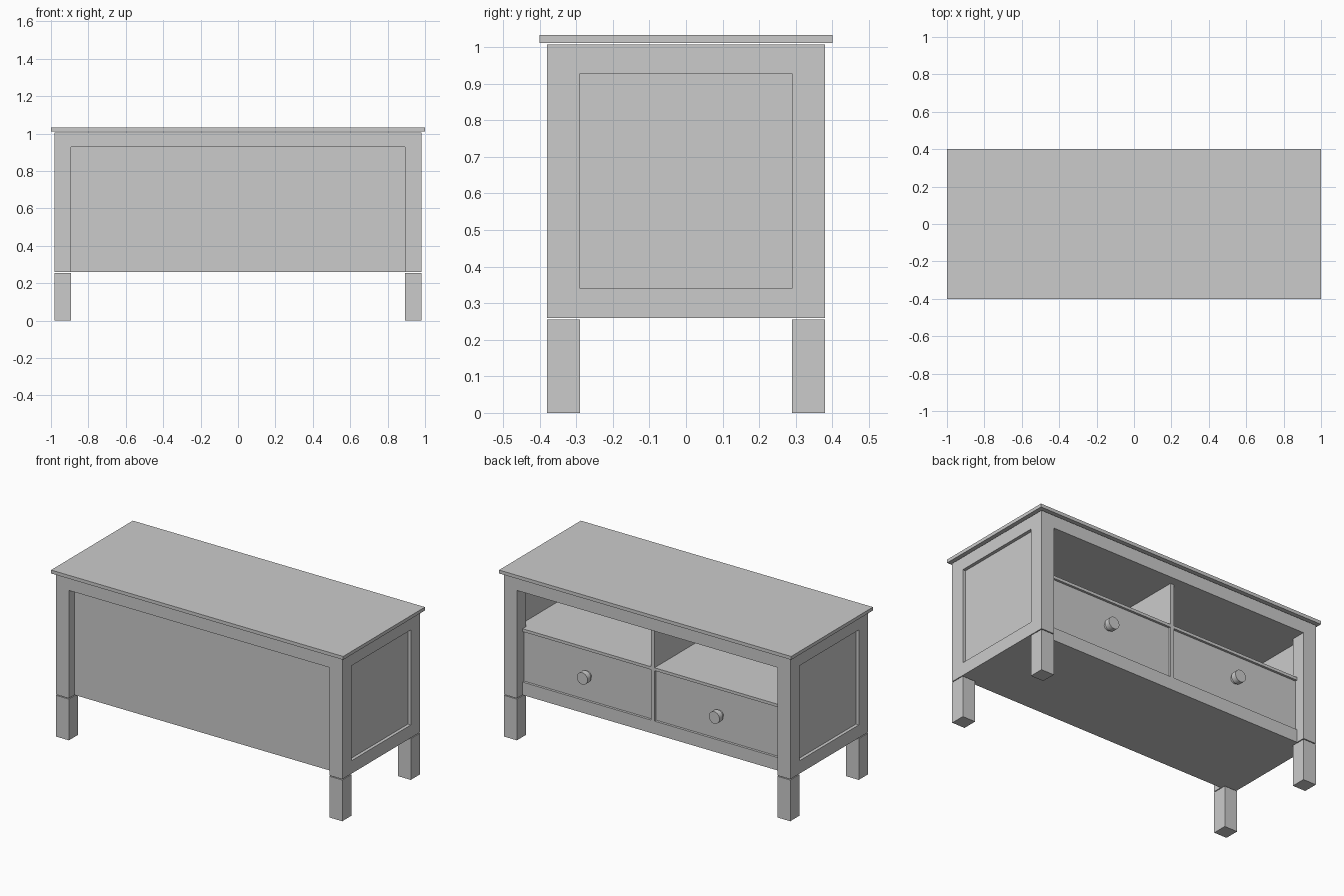
import bpy
from math import radians

if "Cube" in bpy.data.objects:
    bpy.data.objects.remove(bpy.data.objects["Cube"])


def box(name, x, y, z):
    """Box from (min, max) ranges on each axis."""
    size = [b - a for a, b in (x, y, z)]
    bpy.ops.mesh.primitive_cube_add(size=1, location=[(a + b) / 2 for a, b in (x, y, z)])
    ob = bpy.context.object
    ob.name = name
    for v in ob.data.vertices:
        v.co = [c * s for c, s in zip(v.co, size)]
    return ob


def span(sign, a, b):
    """Range mirrored to the given side of the centre."""
    return tuple(sorted((sign * a, sign * b)))


def disc(name, x, y0, y1, z, r):
    """Round part lying along the y axis."""
    bpy.ops.mesh.primitive_cylinder_add(vertices=24, radius=r, depth=y1 - y0,
                                        location=(x, (y0 + y1) / 2, z),
                                        rotation=(radians(90), 0, 0))
    bpy.context.object.name = name
    bpy.ops.object.shade_smooth_by_angle(angle=radians(35))


Z0, Z1 = 0.26, 1.007            # body bottom and top
RAIL_TOP, RAIL_BOT = 0.928, 0.34  # opening limits
SHELF = (0.652, 0.67)
FACE = 0.325                    # recessed face on the open side and the plain side

# Table top and solid top frame beneath it
box("table_top", (-1, 1), (-0.4, 0.4), (1.012, 1.033))
box("top_frame", (-0.98, 0.98), (-0.38, 0.38), (RAIL_TOP, Z1))

# Corner posts with separate legs just below them
for sx in (-1, 1):
    for sy in (-1, 1):
        px, py = span(sx, 0.892, 0.98), span(sy, 0.29, 0.38)
        box("corner_post", px, py, (Z0, RAIL_TOP))
        box("leg", px, py, (0, 0.255))

# Recessed side panels with lower rails
for s in (-1, 1):
    box("side_panel", span(s, 0.935, 0.96), (-0.29, 0.29), (RAIL_BOT, RAIL_TOP))
    box("side_lower_rail", span(s, 0.892, 0.98), (-0.29, 0.29), (Z0, RAIL_BOT))

# Plain closing panel, base, shelf and centre divider
box("closing_panel", (-0.935, 0.935), (-FACE, -0.305), (Z0, RAIL_TOP))
box("base", (-0.892, 0.892), (-0.305, FACE), (Z0, RAIL_BOT))
box("shelf", (-0.892, 0.892), (-0.305, FACE), SHELF)
box("shelf_filler", (-0.935, 0.935), (-0.305, 0.29), SHELF)
box("centre_divider_lower", (-0.012, 0.012), (-0.305, FACE), (RAIL_BOT, SHELF[0]))
box("centre_divider_upper", (-0.012, 0.012), (-0.305, FACE), (SHELF[1], RAIL_TOP))

# Drawer fronts with round knobs
for s in (-1, 1):
    box("drawer_front", span(s, 0.015, 0.889), (0.295, 0.315), (RAIL_BOT + 0.003, SHELF[0] - 0.003))
    disc("knob_stem", s * 0.452, 0.315, 0.34, 0.496, 0.025)
    disc("knob_head", s * 0.452, 0.335, 0.37, 0.496, 0.037)
